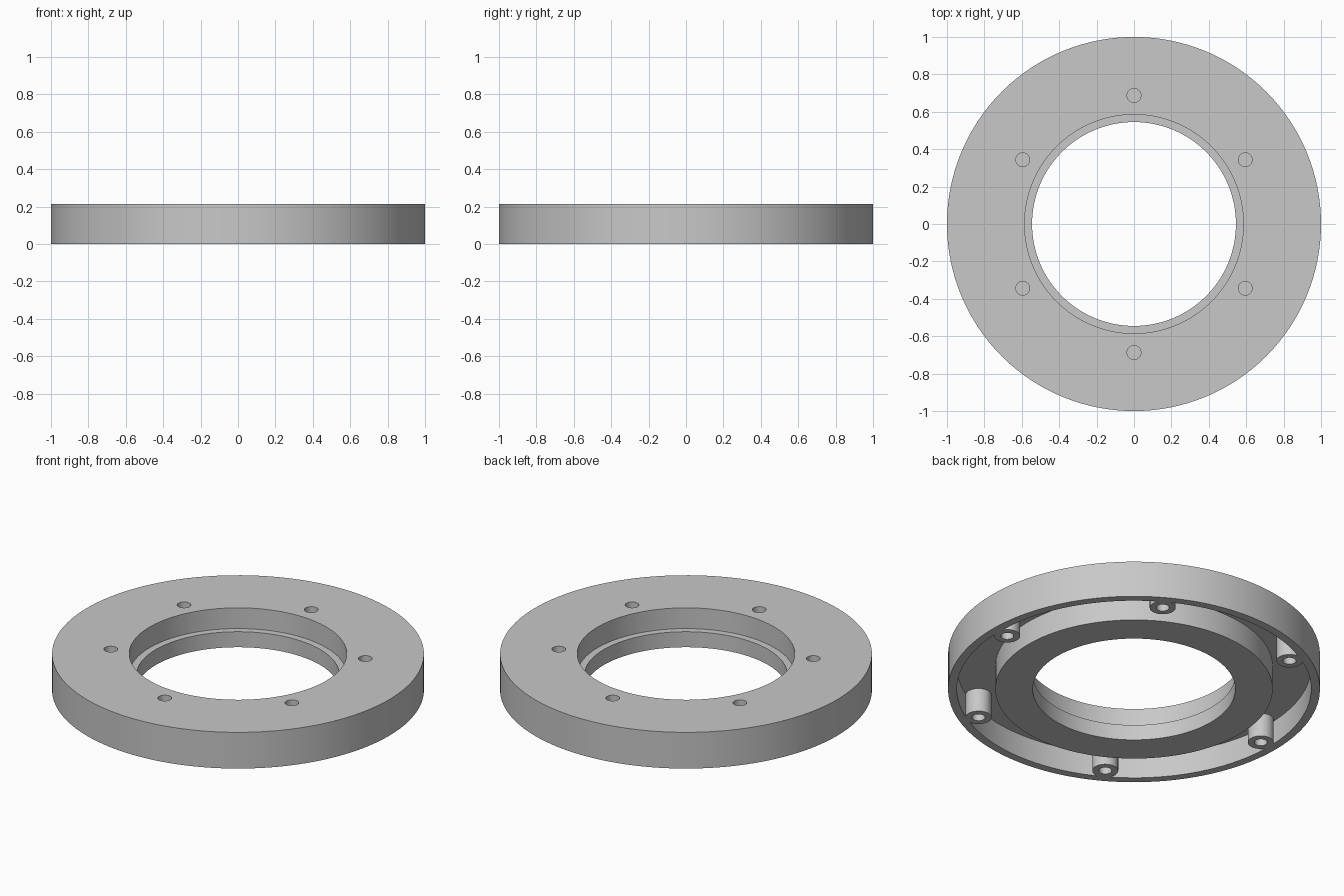
import bpy, bmesh, math
from mathutils import Matrix, Vector

cube = bpy.data.objects.get("Cube")
if cube:
    bpy.data.objects.remove(cube, do_unlink=True)

HEIGHT = 0.215
CHANNEL = 0.14   # depth of the underside channel
SEGMENTS = 128

grey = bpy.data.materials.new("plain grey")
grey.use_nodes = True
colour = (0.58, 0.58, 0.58, 1)
grey.diffuse_color = colour
grey.node_tree.nodes["Principled BSDF"].inputs["Base Color"].default_value = colour


def make_object(name, bm):
    bmesh.ops.recalc_face_normals(bm, faces=bm.faces[:])
    mesh = bpy.data.meshes.new(name)
    bm.to_mesh(mesh)
    bm.free()
    mesh.materials.append(grey)
    obj = bpy.data.objects.new(name, mesh)
    bpy.context.collection.objects.link(obj)
    return obj


def lathe(name, profile):
    """Revolve a closed (radius, height) profile around z."""
    bm = bmesh.new()
    verts = [bm.verts.new((r, 0, z)) for r, z in profile]
    edges = [bm.edges.new((verts[i - 1], verts[i])) for i in range(len(verts))]
    bmesh.ops.spin(bm, geom=verts + edges, cent=(0, 0, 0), axis=(0, 0, 1),
                   angle=math.tau, steps=SEGMENTS, use_merge=True)
    bmesh.ops.remove_doubles(bm, verts=bm.verts[:], dist=1e-5)
    return make_object(name, bm)


def cylinder_circle(name, distance, start, radius, low, high):
    """Six upright cylinders evenly spaced on a circle."""
    bm = bmesh.new()
    for i in range(6):
        turn = Matrix.Rotation(math.radians(start + 60 * i), 4, "Z")
        place = Matrix.Translation(Vector((distance, 0, (low + high) / 2)))
        bmesh.ops.create_cone(bm, cap_ends=True, segments=32, radius1=radius,
                              radius2=radius, depth=high - low, matrix=turn @ place)
    return make_object(name, bm)


def combine(target, tool, operation):
    mod = target.modifiers.new(tool.name, "BOOLEAN")
    mod.operation = operation
    mod.solver = "EXACT"
    mod.object = tool
    bpy.context.view_layer.objects.active = target
    bpy.ops.object.modifier_apply(modifier=mod.name)
    bpy.data.objects.remove(tool, do_unlink=True)


# Ring body: stepped bore, hollow channel underneath, thin outer rim
ring = lathe("flange_ring", [
    (0.585, HEIGHT), (1, HEIGHT), (1, 0), (0.953, 0), (0.953, CHANNEL),
    (0.746, CHANNEL), (0.746, 0), (0.545, 0), (0.545, 0.092), (0.585, 0.092)])

# Screw bosses in the channel, partly merged with the rim
combine(ring, cylinder_circle("screw_bosses", 0.89, 0, 0.07, 0, 0.17), "UNION")

# Blind holes in the bosses and in the top face
combine(ring, cylinder_circle("boss_holes", 0.89, 0, 0.035, -0.05, CHANNEL), "DIFFERENCE")
combine(ring, cylinder_circle("top_holes", 0.687, 30, 0.037, 0.09, HEIGHT + 0.05), "DIFFERENCE")

bpy.ops.object.select_all(action="DESELECT")
ring.select_set(True)
bpy.context.view_layer.objects.active = ring
bpy.ops.object.shade_smooth_by_angle(angle=math.radians(30))
